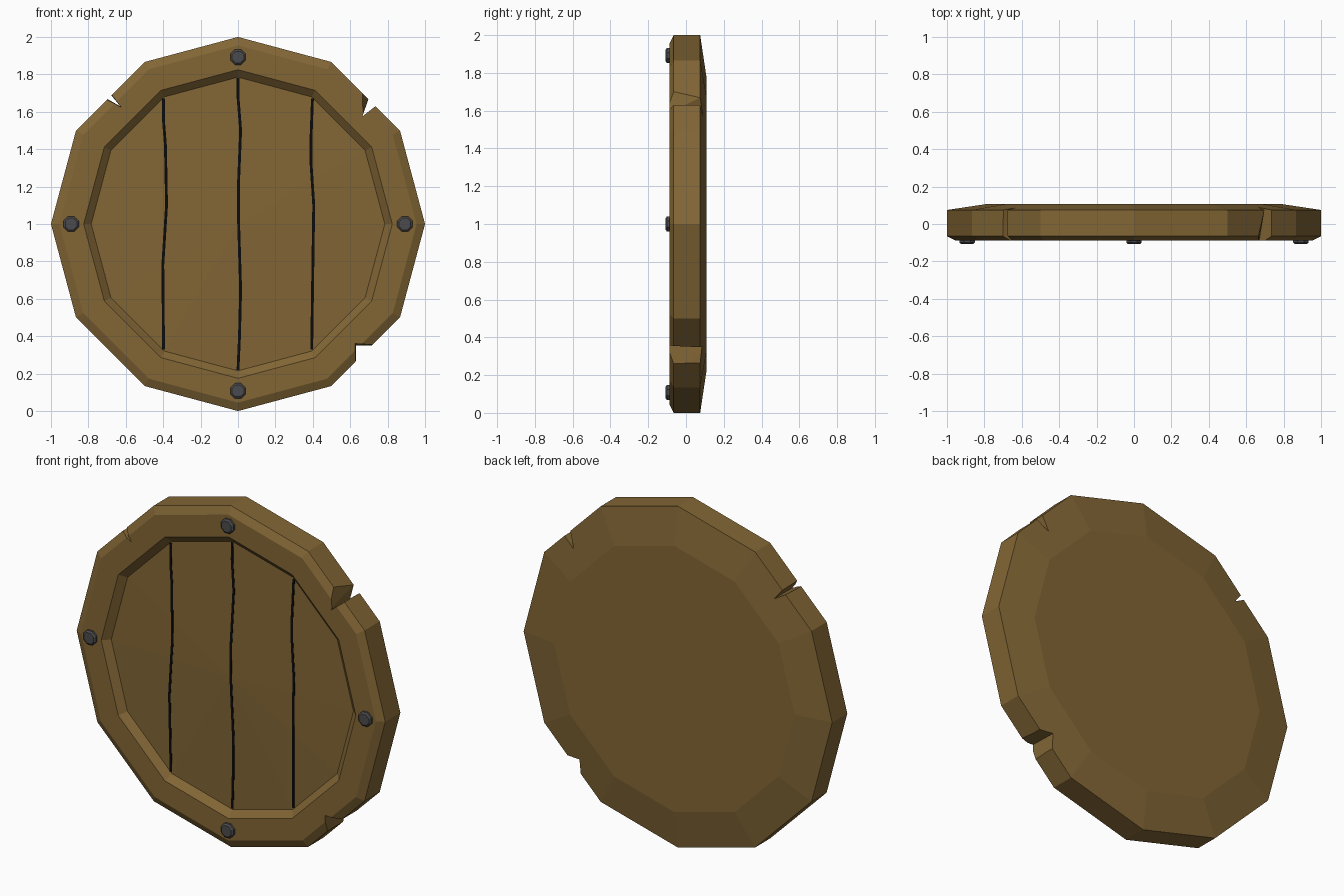
import bpy, bmesh, math
from mathutils import Vector

if "Cube" in bpy.data.objects:
    bpy.data.objects.remove(bpy.data.objects["Cube"])

N = 12          # sides of the shield
CZ = 1.0        # height of the shield centre
R_IN, Y_RIM, Y_MID = 0.785, -0.052, -0.072   # slightly domed front panel


def material(name, rgb):
    m = bpy.data.materials.new(name)
    m.diffuse_color = (*rgb, 1)
    m.use_nodes = True
    m.node_tree.nodes["Principled BSDF"].inputs["Base Color"].default_value = m.diffuse_color
    return m


wood = material("brown wood", (0.225, 0.133, 0.036))
black = material("black gap", (0.003, 0.003, 0.003))
iron = material("dark iron", (0.07, 0.07, 0.075))


def make_object(name, bm, mat):
    bmesh.ops.recalc_face_normals(bm, faces=bm.faces)
    me = bpy.data.meshes.new(name)
    bm.to_mesh(me)
    bm.free()
    if mat:
        me.materials.append(mat)
    ob = bpy.data.objects.new(name, me)
    bpy.context.collection.objects.link(ob)
    return ob


def lathe(bm, profile, sides, cx=0.0, cz=CZ, turn=0.0):
    """Closed solid turned around the y axis; (r, y) profile, r = 0 at both ends."""
    rings = []
    for r, y in profile:
        if r == 0:
            rings.append([bm.verts.new((cx, y, cz))] * sides)
        else:
            rings.append([bm.verts.new((cx + r * math.sin(a), y, cz + r * math.cos(a)))
                          for a in (turn + math.tau * i / sides for i in range(sides))])
    for a, b in zip(rings, rings[1:]):
        for i in range(sides):
            j = (i + 1) % sides
            bm.faces.new(list(dict.fromkeys((a[i], a[j], b[j], b[i]))))


# Shield body: domed panel, raised rim, chamfered edge, shallow back
bm = bmesh.new()
lathe(bm, [(0, Y_MID), (R_IN, Y_RIM), (0.825, -0.088), (0.955, -0.088), (1.0, -0.065),
           (1.0, 0.075), (0.78, 0.108), (0, 0.108)], N)
shield = make_object("shield_body", bm, wood)


# Battle notches: tapered wedges cut from the edge (front outline, back outline)
notches = [
    ([(0.665, 1.575), (0.652, 1.72), (0.72, 1.80), (0.85, 1.72)],
     [(0.665, 1.575), (0.705, 1.69), (0.76, 1.76), (0.85, 1.72)]),
    ([(-0.625, 1.625), (-0.75, 1.69), (-0.78, 1.78), (-0.70, 1.725)],
     [(-0.632, 1.632), (-0.75, 1.70), (-0.78, 1.78), (-0.695, 1.71)]),
    ([(0.626, 0.362), (0.626, 0.15), (0.85, 0.15), (0.85, 0.350)],
     [(0.632, 0.350), (0.626, 0.15), (0.85, 0.15), (0.85, 0.350)]),
]
for front, back in notches:
    bm = bmesh.new()
    f = [bm.verts.new((x, -0.12, z)) for x, z in front]
    b = [bm.verts.new((x, 0.12, z)) for x, z in back]
    bm.faces.new(f)
    bm.faces.new(b[::-1])
    for i in range(4):
        j = (i + 1) % 4
        bm.faces.new((f[i], f[j], b[j], b[i]))
    bmesh.ops.triangulate(bm, faces=bm.faces)
    cutter = make_object("notch_cutter", bm, None)
    mod = shield.modifiers.new("notch", 'BOOLEAN')
    mod.operation, mod.solver, mod.object = 'DIFFERENCE', 'EXACT', cutter
    bpy.context.view_layer.objects.active = shield
    bpy.ops.object.modifier_apply(modifier=mod.name)
    bpy.data.objects.remove(cutter)


def panel_y(x, z):
    """Depth of the domed panel at a point of the front view."""
    d = max(x * math.sin(a) + (z - CZ) * math.cos(a)
            for a in (math.pi / N + math.tau * k / N for k in range(N)))
    t = d / (R_IN * math.cos(math.pi / N))
    return Y_MID + (Y_RIM - Y_MID) * t


# Wavy dark gaps between the planks, laid over the panel as thin strips
gaps = {
    "left": [(-0.398, 1.67), (-0.398, 1.55), (-0.388, 1.42), (-0.382, 1.1),
             (-0.402, 0.78), (-0.398, 0.33)],
    "middle": [(0, 1.78), (0.0, 1.68), (0.014, 1.5), (0.002, 1.2), (0.002, 1.05),
               (0.014, 0.65), (0.008, 0.4), (0, 0.22)],
    "right": [(0.398, 1.67), (0.39, 1.45), (0.39, 1.33), (0.405, 1.1),
              (0.402, 0.9), (0.394, 0.33)],
}
for name, pts in gaps.items():
    path = []
    for (x0, z0), (x1, z1) in zip(pts, pts[1:]):
        path += [(x0 + (x1 - x0) * k / 4, z0 + (z1 - z0) * k / 4) for k in range(4)]
    path.append(pts[-1])
    bm = bmesh.new()
    prev = None
    for x, z in path:
        y = panel_y(x, z)
        w = 0.0075
        ring = [bm.verts.new(p) for p in ((x - w, y - 0.002, z), (x + w, y - 0.002, z),
                                          (x + w, y + 0.003, z), (x - w, y + 0.003, z))]
        if prev:
            for i in range(4):
                j = (i + 1) % 4
                bm.faces.new((prev[i], prev[j], ring[j], ring[i]))
        else:
            bm.faces.new(ring)
        prev = ring
    bm.faces.new(prev)
    make_object("plank_gap_" + name, bm, black)

# Iron rivets on the rim
for k, side in enumerate(("top", "right", "bottom", "left")):
    a = k * math.pi / 2
    bm = bmesh.new()
    lathe(bm, [(0, -0.108), (0.034, -0.108), (0.044, -0.1), (0.044, -0.08), (0, -0.08)],
          8, 0.892 * math.sin(a), CZ + 0.892 * math.cos(a), math.pi / 8)
    make_object("rivet_" + side, bm, iron)
